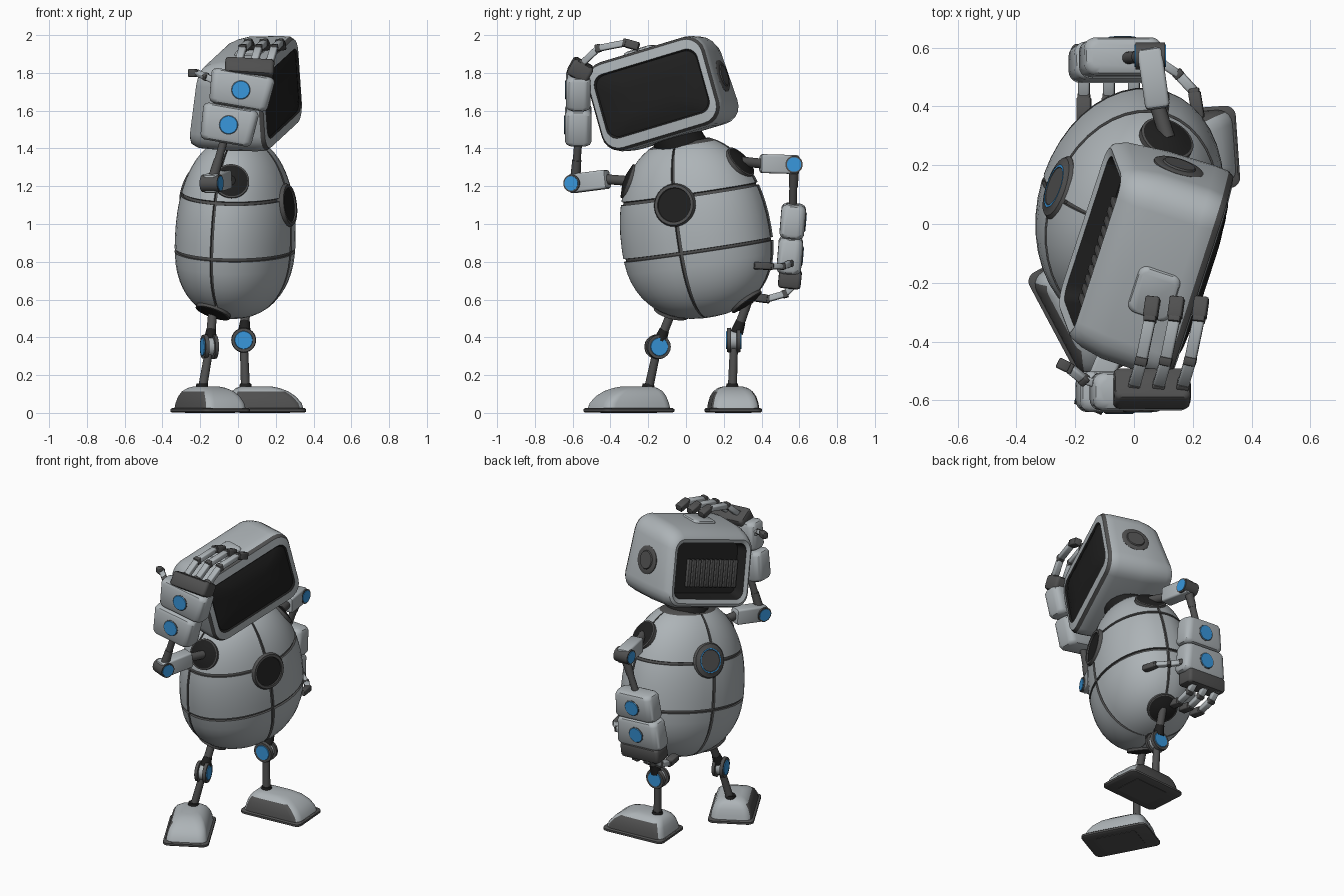
import bpy, bmesh, math
from mathutils import Vector as V, Matrix

if "Cube" in bpy.data.objects:
    bpy.data.objects.remove(bpy.data.objects["Cube"])


def material(name, c):
    m = bpy.data.materials.new(name)
    m.diffuse_color = (*c, 1)
    m.use_nodes = True
    m.node_tree.nodes["Principled BSDF"].inputs["Base Color"].default_value = m.diffuse_color
    return m


LIGHT, DARK, BLACK, BLUE = range(4)
MATS = [material("light_grey", (0.42, 0.455, 0.475)), material("dark_grey", (0.08, 0.08, 0.08)),
        material("black", (0.014, 0.014, 0.014)), material("blue", (0.04, 0.31, 0.72))]


def frame(o, x, z):
    """Matrix with its x axis along x and its z axis as near z as possible."""
    x = V(x).normalized()
    y = V(z).cross(x).normalized()
    m = Matrix((x, y, x.cross(y))).transposed().to_4x4()
    m.translation = V(o)
    return m


def finish(name, bm, m):
    bmesh.ops.remove_doubles(bm, verts=bm.verts, dist=1e-5)
    bmesh.ops.recalc_face_normals(bm, faces=bm.faces)
    me = bpy.data.meshes.new(name)
    bm.to_mesh(me)
    bm.free()
    for mat in MATS:
        me.materials.append(mat)
    ob = bpy.data.objects.new(name, me)
    ob.matrix_world = m
    bpy.context.collection.objects.link(ob)
    return ob


def loft(name, m, rings, mats, n=5):
    """Rounded rectangles (x, half y, half z, radius, z shift) joined along local x."""
    bm = bmesh.new()
    rows = []
    for x, hw, hh, r, *off in rings:
        row = []
        for q in range(4):
            sy, sz = ((1, 1), (-1, 1), (-1, -1), (1, -1))[q]
            for k in range(n + 1):
                a = math.pi / 2 * (q + k / n)
                row.append(bm.verts.new((x, sy * (hw - r) + r * math.cos(a),
                                         sz * (hh - r) + r * math.sin(a) + (off[0] if off else 0))))
        rows.append(row)
    mats = [mats] * (len(rings) + 1) if isinstance(mats, int) else mats
    bm.faces.new(rows[0]).material_index = mats[0]
    bm.faces.new(rows[-1]).material_index = mats[-1]
    c = len(rows[0])
    for i in range(len(rows) - 1):
        for j in range(c):
            k = (j + 1) % c
            bm.faces.new((rows[i][j], rows[i][k], rows[i + 1][k], rows[i + 1][j])).material_index = mats[i + 1]
    return finish(name, bm, m)


def perp(d):
    return V((0, 0, 1)) if abs(V(d).normalized().z) < 0.9 else V((0, 1, 0))


def tube(name, p, q, r, mat, r2=None):
    d = V(q) - V(p)
    r2 = r2 or r
    return loft(name, frame(p, d, perp(d)), [(0, r, r, r), (d.length, r2, r2, r2)], mat)


def disc(name, p, nrm, rings, mats):
    return loft(name, frame(p, nrm, perp(nrm)), [(x, r, r, r) for x, r in rings], mats, 8)


def block(name, p, d, out, h, hw, hd, r, mat=LIGHT, flare=1.0, b=.015):
    f = flare
    loft(name, frame(p, d, out), [(-h, hw - b, hd - b, r * .7), (-h + b * .35, hw - b * .3, hd - b * .3, r),
                                  (-h + b, hw, hd, r), (h - b, hw * f, hd, r),
                                  (h - b * .35, hw * f - b * .3, hd - b * .3, r), (h, hw * f - b, hd - b, r * .7)], mat)


# Egg body: lathe with recessed dark seams
FWD = V((.95, -.31, 0))
UP = V((.03, -.15, .985)).normalized()
BODY = frame((-.015, .06, .9), FWD - UP * FWD.dot(UP), UP)
AY, AX, TOP, BOT, P = .41, .31, .57, .40, 2.25


def surf(az, z):
    c = TOP if z > 0 else BOT
    t, a = abs(z) / c, math.radians(az)
    r = max(0, 1 - t ** P) ** (1 / P)
    p = V((AX * r * math.cos(a), AY * r * math.sin(a), z))
    n = V((math.cos(a) / AX, math.sin(a) / AY, 0)) * r ** (P - 1)
    n.z = math.copysign(t ** (P - 1) / c, z)
    return BODY @ p, (BODY.to_3x3() @ n).normalized(), p


SEAMS = (-.035, .265)
zs = sorted([-BOT * math.cos(math.radians(a)) for a in range(4, 80, 7)] + [0.03, .1, .17, .22] +
            [TOP * math.sin(math.radians(a)) for a in range(32, 76, 5)] +
            [s + d for s in SEAMS for d in (-.009, .009)])
zs = [z for z in zs if all(abs(z - s) > .0095 or abs(abs(z - s) - .009) < 1e-5 for s in SEAMS)]
azs = [90 * k + d for k in range(4) for d in [-1.4, 1.4] + [1.4 + i * 87.2 / 10 for i in range(1, 10)]]
bm = bmesh.new()
grid = [[bm.verts.new(surf(a, z)[2]) for a in azs] for z in zs]
seam_faces = []
for i in range(len(zs) - 1):
    zm = (zs[i] + zs[i + 1]) / 2
    for j in range(len(azs)):
        k = (j + 1) % len(azs)
        f = bm.faces.new((grid[i][j], grid[i][k], grid[i + 1][k], grid[i + 1][j]))
        if zm > .52:
            f.material_index = DARK
        elif j % 11 == 0 or any(abs(zm - s) < .005 for s in SEAMS):
            f.material_index = DARK
            seam_faces.append(f)
bm.faces.new(grid[0]).material_index = DARK
bm.faces.new(grid[-1]).material_index = DARK
bm.normal_update()
bmesh.ops.inset_region(bm, faces=seam_faces, thickness=.002, depth=-.012)
finish("egg_body", bm, BODY)

# Chest and back discs
p, n, _ = surf(0, .225)
disc("chest_disc", p, n, [(-.06, .115), (-.004, .115), (.008, .108), (.008, .092), (.0, .09)],
     [DARK, DARK, DARK, DARK, DARK, BLACK])
p, n, _ = surf(176, .275)
disc("back_disc", p - n * .008, n, [(-.06, .112), (-.004, .112), (.008, .103), (.014, .078), (.016, .076),
                                    (.016, .068), (.014, .066)], [DARK, DARK, DARK, DARK, DARK, BLUE, DARK, DARK])

# Shoulder and hip sockets
sockets = {}
for key, az, z, r in (("right_shoulder", -74, .38, .095), ("left_shoulder", 85, .395, .095),
                      ("right_hip", -105, -.35, .095), ("left_hip", 90, -.35, .095)):
    p, n, _ = surf(az, z)
    sockets[key] = p
    disc(key + "_socket", p - n * .004, n, [(-.05, r), (.004, r), (.006, r * .92), (.012, r * .65), (.02, r * .3)],
         [DARK, DARK, DARK, BLACK, BLACK, BLACK])

# Neck
tube("neck", (0, -.01, 1.38), (.05, -.10, 1.56), .14, BLACK, .12)

# Head: convex screen in front, slanted recessed vent panel behind
ROLL = math.radians(16)
HUP = V((-.31 * math.sin(ROLL), -.95 * math.sin(ROLL), math.cos(ROLL)))
HEAD = frame((.05, -.12, 1.69), FWD, HUP)
head = loft("head", HEAD, [(-.14, .25, .15, .04), (-.2, .27, .168, .05), (-.21, .295, .192, .07),
                           (-.2, .31, .21, .08), (-.16, .328, .23, .1), (-.05, .343, .243, .11), (.12, .345, .246, .11),
                           (.17, .34, .241, .1), (.19, .328, .228, .09), (.196, .298, .176, .06), (.188, .29, .168, .06),
                           (.203, .24, .13, .06), (.213, .14, .07, .05)],
            [BLACK, BLACK, LIGHT, LIGHT, LIGHT, LIGHT, LIGHT, LIGHT, DARK, LIGHT, BLACK, BLACK, BLACK, BLACK])
for v in head.data.vertices:
    v.co.x += v.co.z * (.22 if v.co.x < -.1 else .02 if v.co.x > .1 else 0)
BACK = HEAD.to_3x3() @ V((.22, 0, 1))
for i in range(11):
    block("vent_bar", HEAD @ V((-.15, -.23 + i * .036, -.03)), BACK, FWD, .085, .012, .02, .004, DARK, 1, .005)
for s in (-1, 1):
    axis = HEAD.to_3x3() @ V((0, s, 0))
    disc("ear_disc", HEAD @ V((0, s * .333, 0)), axis,
         [(0, .088), (.012, .088), (.017, .08), (.017, .058), (.023, .054)], DARK)
block("head_top_plate", HEAD @ V((.055, -.04, .235)), HUP, FWD, .024, .085, .075, .03)


def finger(name, pts, r=.019):
    """Light links with dark knuckles and a dark tip."""
    pts = [V(q) for q in pts]
    for i in range(len(pts) - 1):
        d = pts[i + 1] - pts[i]
        side = V((1, 0, .1)) if abs(d.normalized().x) < .8 else V((0, 0, 1))
        last = i == len(pts) - 2
        block(name + "_knuckle", pts[i], d, side, r * .8, r * 1.1, r * 1.1, .005, DARK, 1, .005)
        block(name + "_link", pts[i].lerp(pts[i + 1], .5), d, side, d.length / 2, r * (1.15 if last else .9),
              r * (1.3 if last else 1.05), .008, DARK if last else LIGHT, 1, .005)


def arm(side, a, e, wrist, cuffs, palm, out, x):
    """Shoulder rod, upper link, elbow, forearm rod, two cuff blocks and palm."""
    a, e, wrist, x = V(a), V(e), V(wrist), V(x).normalized()
    tube(side + "_shoulder_rod", sockets[side + "_shoulder"], a, .026, DARK)
    d = e - a
    block(side + "_upper_arm", a + d * .55, d, (0, 0, 1), d.length * .6, .042, .05, .012)
    disc(side + "_elbow", e - x * .05, x, [(-.003, .038), (0, .038), (0, .046), (.1, .046), (.1, .038),
                                           (.103, .038)], [BLUE, BLUE, DARK, DARK, DARK, BLUE, BLUE])
    mid = e.lerp(wrist, .55)
    tube(side + "_forearm_lower", e, mid, .028, DARK, .024)
    tube(side + "_forearm_upper", mid, wrist, .021, DARK)
    prev = wrist
    d = V(cuffs[1][0]) - V(cuffs[0][0])
    d.x *= .5
    for c, h, hw, hd in cuffs:
        c = V(c)
        block(side + "_cuff", c, d, out, h, hw * .95, hd, .04, LIGHT, 1.08, .025)
        o = (V(out) - d * (V(out).dot(d) / d.length_squared)).normalized()
        disc(side + "_cuff_light", c + o * (hd - .004), o, [(0, .052), (.006, .052), (.008, .048), (.01, .046)],
             [DARK, DARK, DARK, BLUE, BLUE])
        prev = c
    tube(side + "_wrist", prev, palm[0], .05, DARK)
    block(side + "_palm", palm[0], palm[1], out, .047, palm[2], .06, .02, DARK)


# Right arm raised to the head
arm("right", (-.07, -.42, 1.237), (-.14, -.588, 1.215), (-.075, -.57, 1.44),
    [((-.05, -.57, 1.525), .098, .145, .07), ((.015, -.57, 1.71), .093, .165, .065)],
    ((.06, -.56, 1.815), (.05, .45, .8), .13), (0, -1, 0), (.92, -.38, 0))
for i in range(3):
    x = .0 + i * .083
    finger("right_finger", [(x, -.55, 1.85), (x + .025, -.465, 1.93), (x + .055, -.32, 1.958),
                            (x + .065, -.25, 1.938)])
finger("right_thumb", [(-.11, -.55, 1.75), (-.17, -.53, 1.78), (-.22, -.49, 1.80), (-.26, -.47, 1.80)], .016)

# Left arm hanging with hand at the hip
arm("left", (.08, .40, 1.32), (.055, .572, 1.315), (-.02, .565, 1.1),
    [((-.04, .565, 1.015), .09, .14, .065), ((-.06, .55, .835), .095, .155, .065)],
    ((-.075, .55, .71), (-.05, -.1, -1), .14), (0, 1, 0), (1, 0, 0))
for i in range(3):
    x = -.17 + i * .085
    finger("left_finger", [(x, .575, .68), (x, .525, .63), (x, .43, .603), (x, .35, .615)])
finger("left_thumb", [(.09, .55, .79), (.15, .51, .775), (.205, .45, .775), (.22, .36, .78)], .016)


def leg(side, knee, ankle, axis, centre, angle, panels):
    """Thigh and shin rods, round knee, domed foot with dark side panels and sole."""
    hip, knee, ankle, axis = sockets[side + "_hip"], V(knee), V(ankle), V(axis)
    tube(side + "_thigh", hip, knee.lerp(hip, .25), .024, DARK)
    tube(side + "_thigh_cuff", hip.lerp(knee, .5), knee.lerp(hip, .2), .026, BLACK, .034)
    tube(side + "_shin", knee, ankle - V((0, 0, .02)), .021, DARK, .024)
    tube(side + "_ankle", ankle - V((0, 0, .02)), ankle + V((0, 0, .015)), .036, BLACK, .03)
    disc(side + "_knee", knee - axis * .038, axis,
         [(-.004, .046), (0, .048), (0, .063), (.02, .066), (.022, .05), (.05, .05), (.052, .066), (.072, .063),
          (.072, .048), (.076, .046)],
         [BLUE, BLUE, DARK, DARK, DARK, LIGHT, DARK, DARK, DARK, BLUE, BLUE])
    a = math.radians(angle)
    m = frame(centre, (0, 0, 1), (math.cos(a), math.sin(a), 0))
    loft(side + "_sole", m, [(0, .132, .205, .03), (.005, .14, .212, .035), (.018, .14, .212, .035),
                             (.024, .132, .205, .035)], DARK)
    foot = loft(side + "_foot", m, [(.02, .128, .2, .05), (.05, .124, .192, .05, -.002), (.085, .114, .172, .05, -.012),
                                    (.112, .098, .146, .05, -.025), (.13, .075, .113, .05, -.038),
                                    (.138, .048, .08, .04, -.045)], LIGHT)
    for f in foot.data.polygons:
        if (f.index > 1 and (f.index - 2) % 24 in (21, 22, 23, 0, 1, 9, 10, 11, 12, 13) and f.center.x < .1
                and math.copysign(1, f.center.y) in panels):
            f.material_index = DARK
    loft(side + "_sole_pad", m, [(-.002, .09, .13, .02), (.004, .09, .13, .02)], DARK)


leg("right", (-.15, -.15, .35), (-.19, -.2, .14), (.95, .25, 0), (-.148, -.302, .002), -62, (1,))
leg("left", (.03, .255, .385), (.04, .245, .14), (0, 1, 0), (.142, .25, .002), 4, (-1, 1))

# Smooth shading with sharp edges
for ob in bpy.data.objects:
    ob.select_set(True)
    bpy.context.view_layer.objects.active = ob
bpy.ops.object.shade_smooth_by_angle(angle=math.radians(35))
